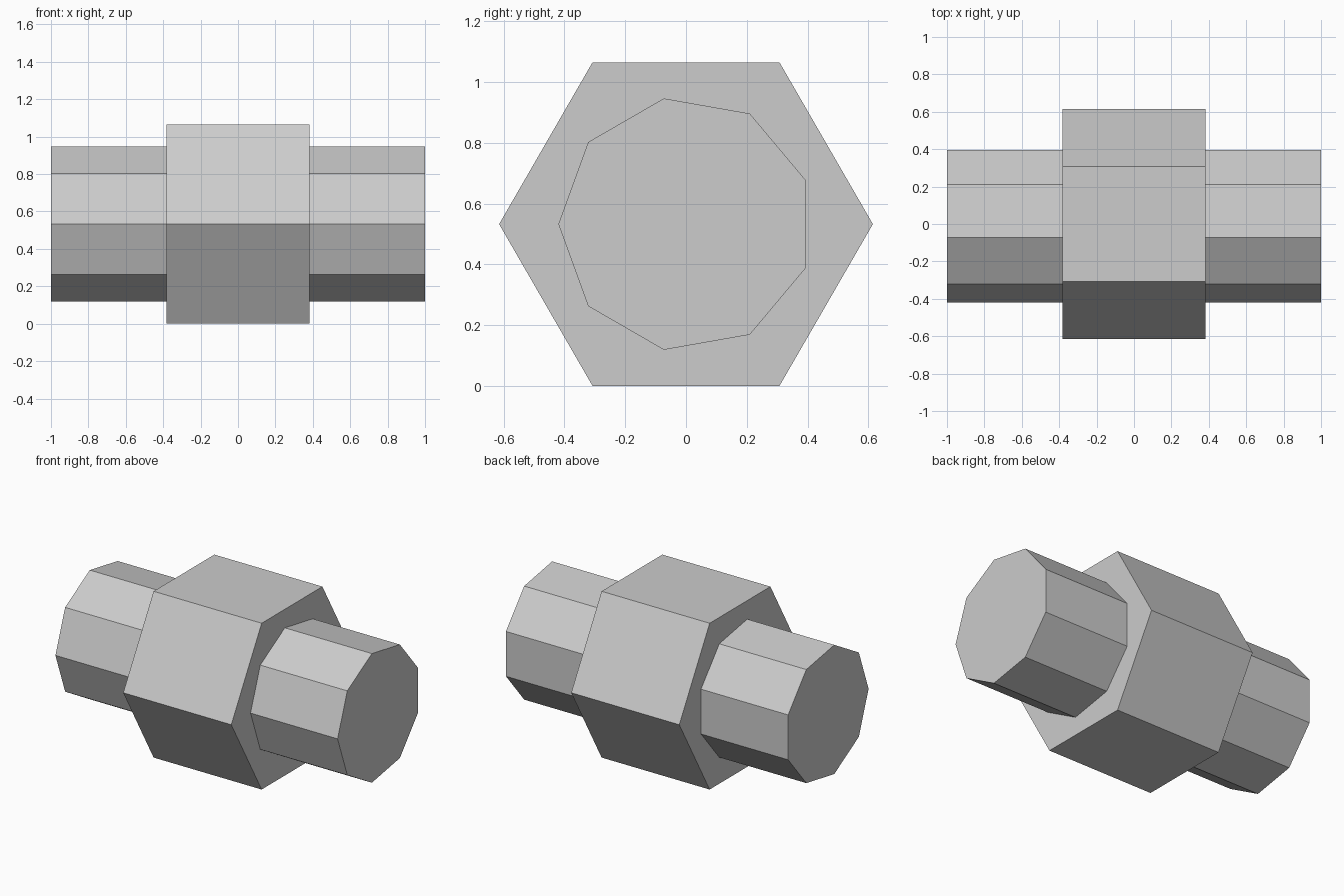
import bpy
import bmesh
from math import cos, sin, pi

default_cube = bpy.data.objects.get("Cube")
if default_cube:
    bpy.data.objects.remove(default_cube, do_unlink=True)

HEX_RADIUS = 0.615
AXIS_HEIGHT = HEX_RADIUS * sin(pi / 3)

# Single grey finish
grey = bpy.data.materials.new("light_grey")
grey.use_nodes = True
colour = (0.604, 0.604, 0.604, 1)
grey.diffuse_color = colour
grey.node_tree.nodes["Principled BSDF"].inputs["Base Color"].default_value = colour


def prism_along_x(name, sides, radius, x_start, x_end):
    """Regular prism lying along x, with one corner pointing to the front."""
    bm = bmesh.new()
    corners = [pi + 2 * pi * i / sides for i in range(sides)]
    profile = bm.faces.new([bm.verts.new((x_start, radius * cos(a), radius * sin(a)))
                            for a in corners])
    result = bmesh.ops.extrude_face_region(bm, geom=[profile], use_keep_orig=True)
    moved = [v for v in result["geom"] if isinstance(v, bmesh.types.BMVert)]
    bmesh.ops.translate(bm, verts=moved, vec=(x_end - x_start, 0, 0))
    bmesh.ops.recalc_face_normals(bm, faces=bm.faces)
    mesh = bpy.data.meshes.new(name)
    bm.to_mesh(mesh)
    bm.free()
    mesh.materials.append(grey)
    obj = bpy.data.objects.new(name, mesh)
    obj.location.z = AXIS_HEIGHT
    bpy.context.collection.objects.link(obj)
    return obj


# Hexagonal collar in the middle, nine-sided shaft running through it
prism_along_x("hex_collar", 6, HEX_RADIUS, -0.383, 0.383)
prism_along_x("shaft", 9, 0.42, -1, 1)
